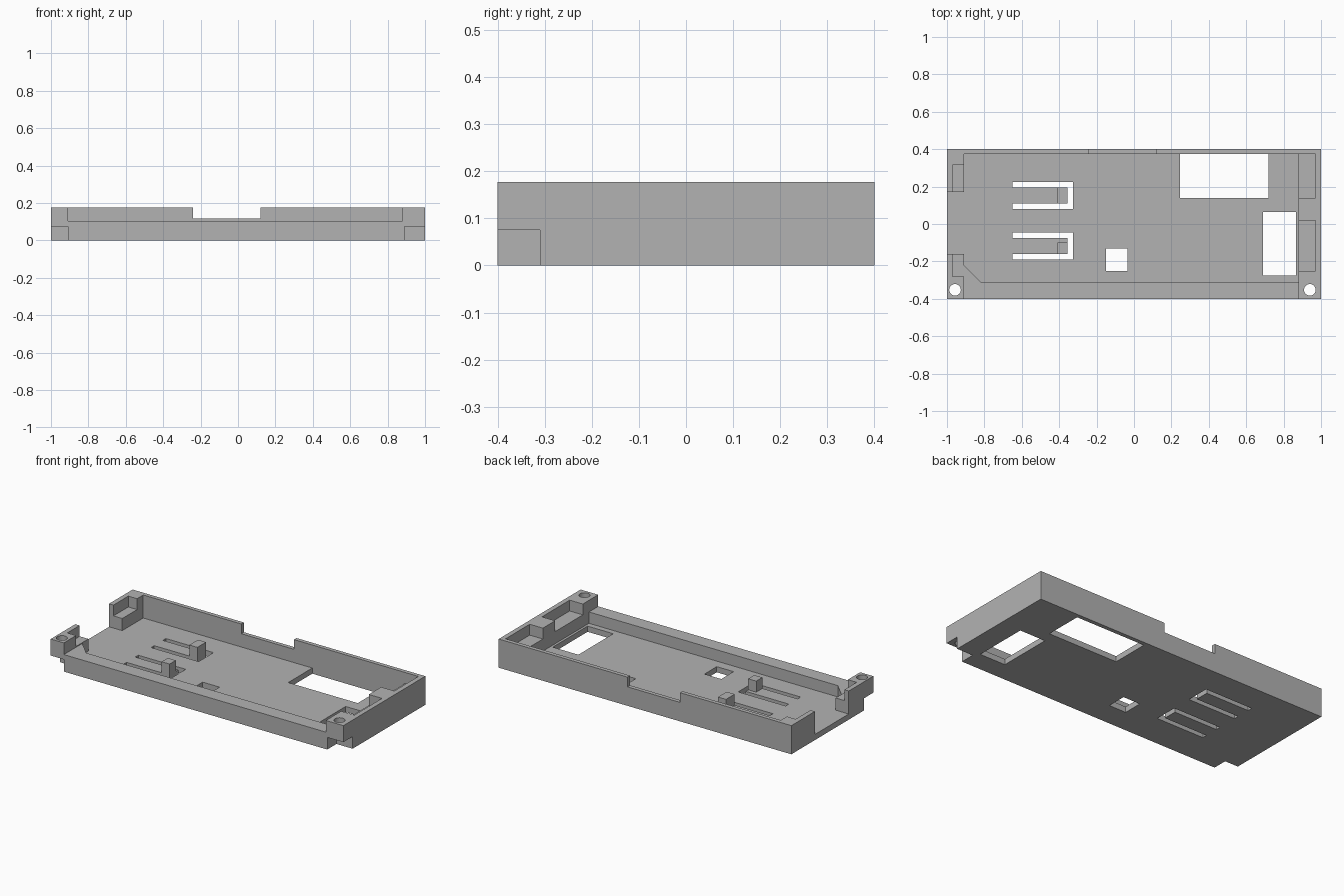
import bpy
import bmesh

old = bpy.data.objects.get("Cube")
if old:
    bpy.data.objects.remove(old, do_unlink=True)

grey = bpy.data.materials.new("mid_grey_plastic")
grey.use_nodes = True
GREY = (0.448, 0.448, 0.448, 1)
grey.diffuse_color = GREY
grey.node_tree.nodes["Principled BSDF"].inputs["Base Color"].default_value = GREY

FLOOR, TOP, LEDGE, SHELF, HIGH = 0.035, 0.177, 0.105, 0.11, 0.3


def prism(name, outline, z0, z1):
    """Extrude a flat outline between two heights."""
    bm = bmesh.new()
    face = bm.faces.new([bm.verts.new((x, y, z0)) for x, y in outline])
    up = bmesh.ops.extrude_face_region(bm, geom=[face])["geom"]
    bmesh.ops.translate(bm, vec=(0, 0, z1 - z0),
                        verts=[v for v in up if isinstance(v, bmesh.types.BMVert)])
    bmesh.ops.recalc_face_normals(bm, faces=bm.faces)
    mesh = bpy.data.meshes.new(name)
    bm.to_mesh(mesh)
    bm.free()
    mesh.materials.append(grey)
    obj = bpy.data.objects.new(name, mesh)
    bpy.context.collection.objects.link(obj)
    return obj


def box(name, x0, x1, y0, y1, z0, z1):
    return prism(name, [(x0, y0), (x1, y0), (x1, y1), (x0, y1)], z0, z1)


def combine(target, tool, operation="DIFFERENCE"):
    """Apply a boolean, then remove the tool."""
    mod = target.modifiers.new("boolean", "BOOLEAN")
    mod.operation, mod.solver, mod.object = operation, "EXACT", tool
    bpy.context.view_layer.objects.active = target
    bpy.ops.object.modifier_apply(modifier=mod.name)
    bpy.data.objects.remove(tool, do_unlink=True)


tray = box("tray", -1, 1, -0.4, 0.4, 0, TOP)

# Main cavity with one angled corner
combine(tray, prism("cavity", [(-0.82, -0.31), (0.88, -0.31), (0.88, 0.375),
                               (-0.91, 0.375), (-0.91, -0.22)], FLOOR, HIGH))

cuts = [
    # Low front ledge, back wall dip and open left side
    (-0.91, 0.88, -0.5, 0.0, LEDGE, HIGH),
    (-0.24, 0.12, 0.3, 0.5, 0.117, HIGH),
    (-1.1, -0.9, -0.16, 0.17, FLOOR, HIGH),
    # Pockets in the end walls
    (-0.97, -0.9, 0.16, 0.315, SHELF, HIGH),
    (-0.97, -0.9, -0.28, -0.15, SHELF, HIGH),
    (0.87, 0.97, 0.14, 0.375, SHELF, HIGH),
    (0.87, 0.97, -0.25, 0.02, SHELF, HIGH),
    # Notches under the front corners
    (-1.1, -0.91, -0.5, -0.31, -0.1, 0.075),
    (0.89, 1.1, -0.5, -0.31, -0.1, 0.075),
    # Floor windows
    (0.245, 0.72, 0.14, 0.375, -0.1, 0.1),
    (0.69, 0.865, -0.275, 0.065, -0.1, 0.1),
    (-0.15, -0.035, -0.25, -0.13, -0.1, 0.1),
]
for cut in cuts:
    combine(tray, box("cutter", *cut))

# Screw holes in the front corners
for x in (-0.957, 0.94):
    bpy.ops.mesh.primitive_cylinder_add(vertices=32, radius=0.031, depth=1,
                                        location=(x, -0.352, 0))
    combine(tray, bpy.context.object)

# Spring tongues: a U-shaped slot around each
for low, high in ((0.08, 0.225), (-0.19, -0.045)):
    a, b, root, tip, end = low + 0.03, high - 0.03, -0.65, -0.355, -0.325
    combine(tray, prism("slot", [(root, low), (end, low), (end, high), (root, high),
                                 (root, b), (tip, b), (tip, a), (root, a)], -0.1, 0.1))

# Catches at the tongue tips
for y0, y1 in ((0.11, 0.195), (-0.16, -0.1)):
    combine(tray, box("catch", -0.41, -0.355, y0, y1, 0.01, 0.103), "UNION")
